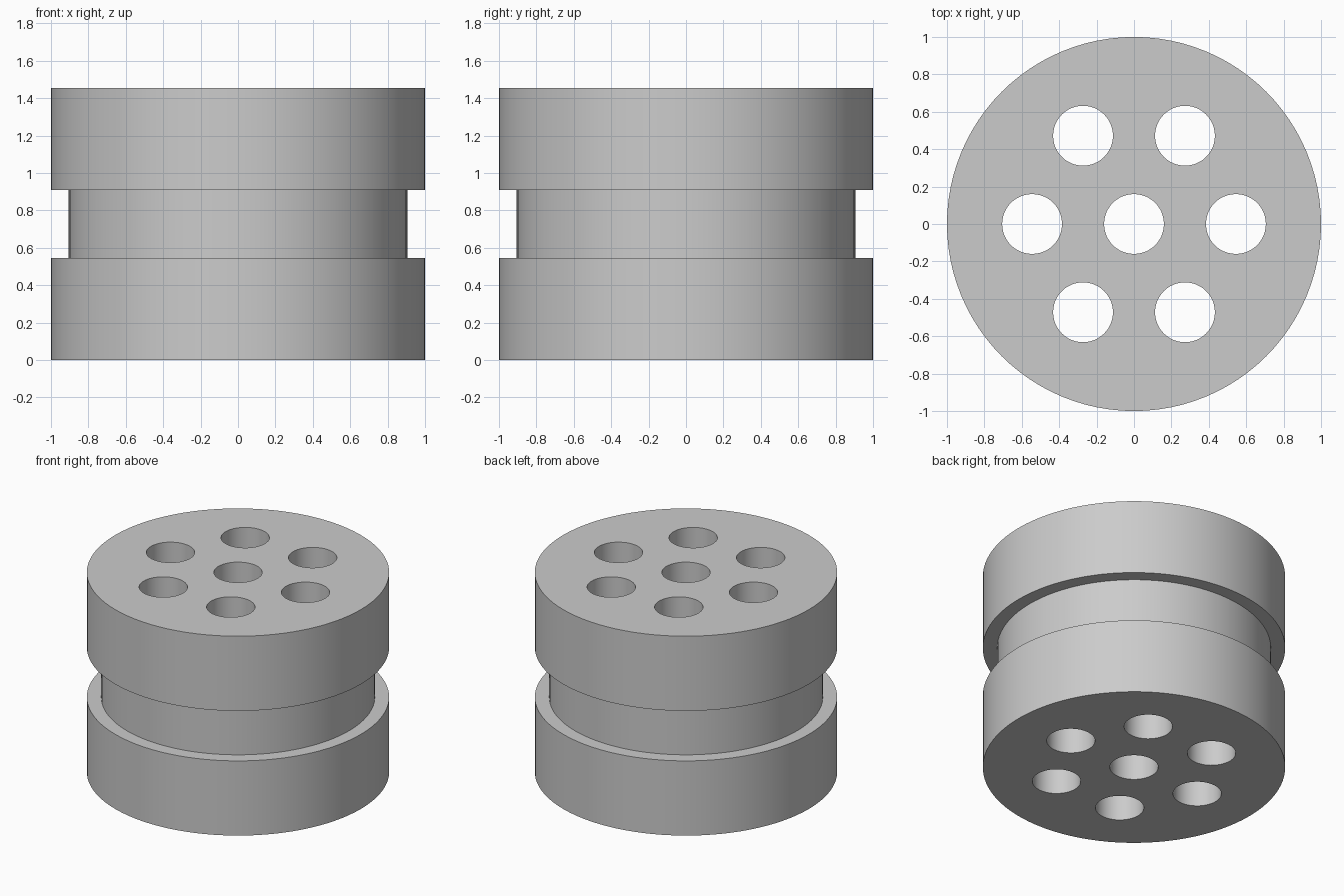
import bpy
import bmesh
from math import cos, sin, pi, radians
from mathutils import Matrix

cube = bpy.data.objects.get("Cube")
if cube:
    bpy.data.objects.remove(cube, do_unlink=True)

HEIGHT = 1.455
SEGMENTS = 96
HOLE_RADIUS = 0.16
RING_RADIUS = 0.545

grey = bpy.data.materials.new("light grey")
grey.use_nodes = True
colour = (0.6, 0.6, 0.6, 1)
grey.diffuse_color = colour
grey.node_tree.nodes["Principled BSDF"].inputs["Base Color"].default_value = colour


def make_object(name, bm):
    bmesh.ops.recalc_face_normals(bm, faces=bm.faces)
    mesh = bpy.data.meshes.new(name)
    bm.to_mesh(mesh)
    bm.free()
    mesh.materials.append(grey)
    obj = bpy.data.objects.new(name, mesh)
    bpy.context.collection.objects.link(obj)
    return obj


# Grooved body: stacked rings from the outer profile, capped at both ends
profile = [(1, 0), (1, 0.545), (0.905, 0.545),
           (0.905, 0.91), (1, 0.91), (1, HEIGHT)]
bm = bmesh.new()
rings = [[bm.verts.new((r * cos(2 * pi * i / SEGMENTS), r * sin(2 * pi * i / SEGMENTS), z))
          for i in range(SEGMENTS)] for r, z in profile]
for low, high in zip(rings, rings[1:]):
    for i in range(SEGMENTS):
        j = (i + 1) % SEGMENTS
        bm.faces.new((low[i], low[j], high[j], high[i]))
bm.faces.new(rings[0])
bm.faces.new(rings[-1])
body = make_object("grooved_body", bm)

# Seven through holes: one in the centre and six around it
centres = [(0, 0)] + [(RING_RADIUS * cos(k * pi / 3), RING_RADIUS * sin(k * pi / 3))
                      for k in range(6)]
bm = bmesh.new()
for x, y in centres:
    bmesh.ops.create_cone(bm, cap_ends=True, segments=48, radius1=HOLE_RADIUS,
                          radius2=HOLE_RADIUS, depth=2,
                          matrix=Matrix.Translation((x, y, HEIGHT / 2)))
cutter = make_object("hole_cutter", bm)
cutter.hide_render = True

cut = body.modifiers.new("holes", 'BOOLEAN')
cut.operation = 'DIFFERENCE'
cut.solver = 'EXACT'
cut.object = cutter

bpy.ops.object.select_all(action='DESELECT')
body.select_set(True)
bpy.context.view_layer.objects.active = body
bpy.ops.object.modifier_apply(modifier=cut.name)
bpy.data.objects.remove(cutter, do_unlink=True)

# Smooth the curved walls, keep the rims sharp
bpy.ops.object.shade_smooth_by_angle(angle=radians(30))
